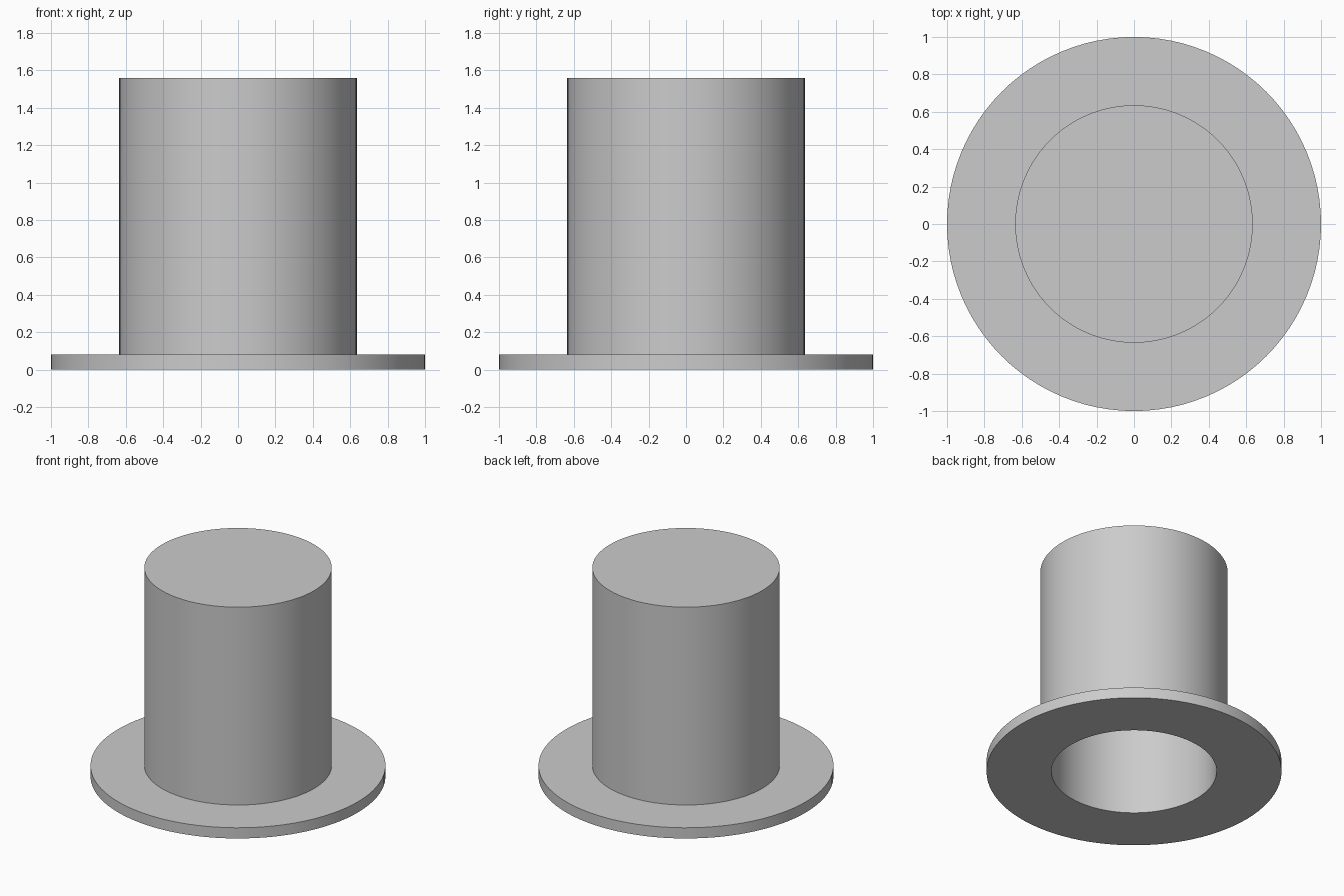
import bpy
import bmesh
import math

if "Cube" in bpy.data.objects:
    bpy.data.objects.remove(bpy.data.objects["Cube"])

SEGMENTS = 96
CROWN_R, HOLE_R, BRIM_R = 0.635, 0.56, 1.0
HEIGHT, THICK = 1.56, 0.08

grey = bpy.data.materials.new("light_grey")
grey.diffuse_color = (0.6, 0.6, 0.6, 1.0)
grey.use_nodes = True
grey.node_tree.nodes["Principled BSDF"].inputs["Base Color"].default_value = grey.diffuse_color


def lathe(name, profile):
    """Spin an (r, z) profile round the z axis."""
    bm = bmesh.new()
    verts = [bm.verts.new((r, 0, z)) for r, z in profile]
    edges = [bm.edges.new(pair) for pair in zip(verts, verts[1:])]
    bmesh.ops.spin(bm, geom=verts + edges, cent=(0, 0, 0), axis=(0, 0, 1),
                   angle=math.tau, steps=SEGMENTS, use_duplicate=False)
    bmesh.ops.remove_doubles(bm, verts=bm.verts, dist=1e-4)
    bmesh.ops.recalc_face_normals(bm, faces=bm.faces)
    mesh = bpy.data.meshes.new(name)
    bm.to_mesh(mesh)
    bm.free()
    mesh.materials.append(grey)
    obj = bpy.data.objects.new(name, mesh)
    bpy.context.collection.objects.link(obj)
    bpy.ops.object.select_all(action='DESELECT')
    obj.select_set(True)
    bpy.context.view_layer.objects.active = obj
    bpy.ops.object.shade_smooth_by_angle(angle=math.radians(30))
    return obj


# Hollow crown and flat brim as one closed shell, from top centre to inner ceiling
lathe("top_hat", [
    (0, HEIGHT), (CROWN_R, HEIGHT),          # crown top
    (CROWN_R, THICK), (BRIM_R, THICK),       # crown side, brim top
    (BRIM_R, 0), (HOLE_R, 0),                # brim edge, underside
    (HOLE_R, HEIGHT - THICK), (0, HEIGHT - THICK),  # inner wall, ceiling
])
